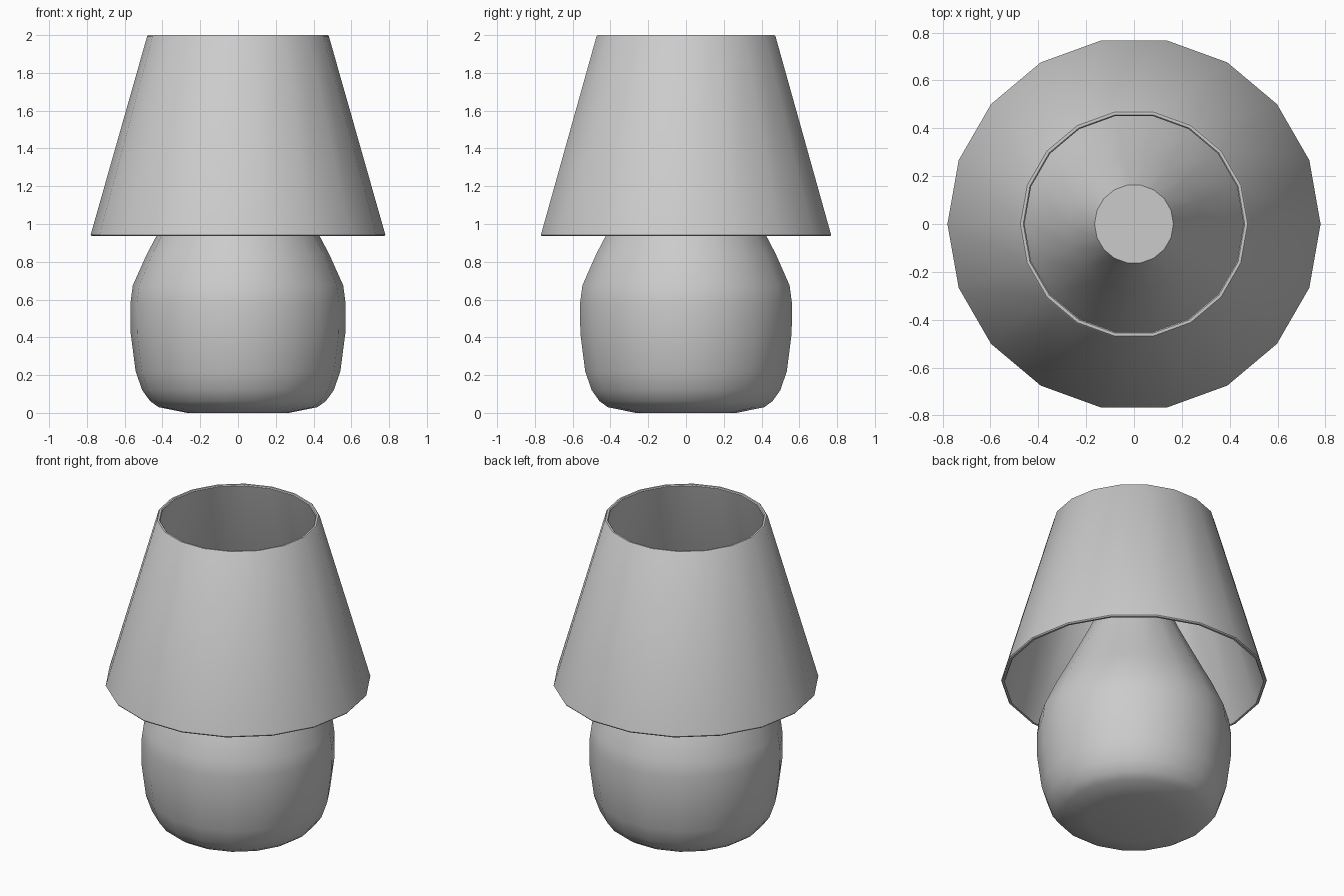
import bpy
import math

cube = bpy.data.objects.get("Cube")
if cube:
    bpy.data.objects.remove(cube, do_unlink=True)

SIDES = 18

grey = bpy.data.materials.new("light grey")
grey.use_nodes = True
COLOUR = (0.6, 0.6, 0.6, 1)
grey.diffuse_color = COLOUR
grey.node_tree.nodes["Principled BSDF"].inputs["Base Color"].default_value = COLOUR


def lathe(name, profile, closed, smooth_angle):
    """Turn a (radius, height) profile, listed bottom to top, about the z axis."""
    verts = [(r * math.cos(math.tau * s / SIDES), r * math.sin(math.tau * s / SIDES), z)
             for r, z in profile for s in range(SIDES)]
    rings = len(profile)
    faces = []
    for i in range(rings if closed else rings - 1):
        a, b = i * SIDES, (i + 1) % rings * SIDES
        for s in range(SIDES):
            t = (s + 1) % SIDES
            faces.append((a + s, a + t, b + t, b + s))
    if not closed:
        faces.append(tuple(reversed(range(SIDES))))
        faces.append(tuple(range((rings - 1) * SIDES, rings * SIDES)))
    mesh = bpy.data.meshes.new(name)
    mesh.from_pydata(verts, [], faces)
    mesh.materials.append(grey)
    obj = bpy.data.objects.new(name, mesh)
    bpy.context.collection.objects.link(obj)
    bpy.ops.object.select_all(action='DESELECT')
    obj.select_set(True)
    bpy.context.view_layer.objects.active = obj
    bpy.ops.object.shade_smooth_by_angle(angle=math.radians(smooth_angle))
    return obj


# Rounded base rising into a tapered neck with a flat top
lathe("lamp_base", [
    (0.27, 0.0), (0.42, 0.03), (0.465, 0.062), (0.507, 0.12), (0.542, 0.22),
    (0.568, 0.42), (0.57, 0.577), (0.557, 0.675), (0.483, 0.84),
    (0.43, 0.94), (0.28, 1.24), (0.165, 1.5)], False, 45)

# Open conical shade with thin walls and softened rims
lathe("lamp_shade", [
    (0.775, 0.936), (0.78, 0.943), (0.481, 1.994), (0.475, 2.0),
    (0.463, 2.0), (0.458, 1.994), (0.757, 0.943), (0.762, 0.936)], True, 40)
